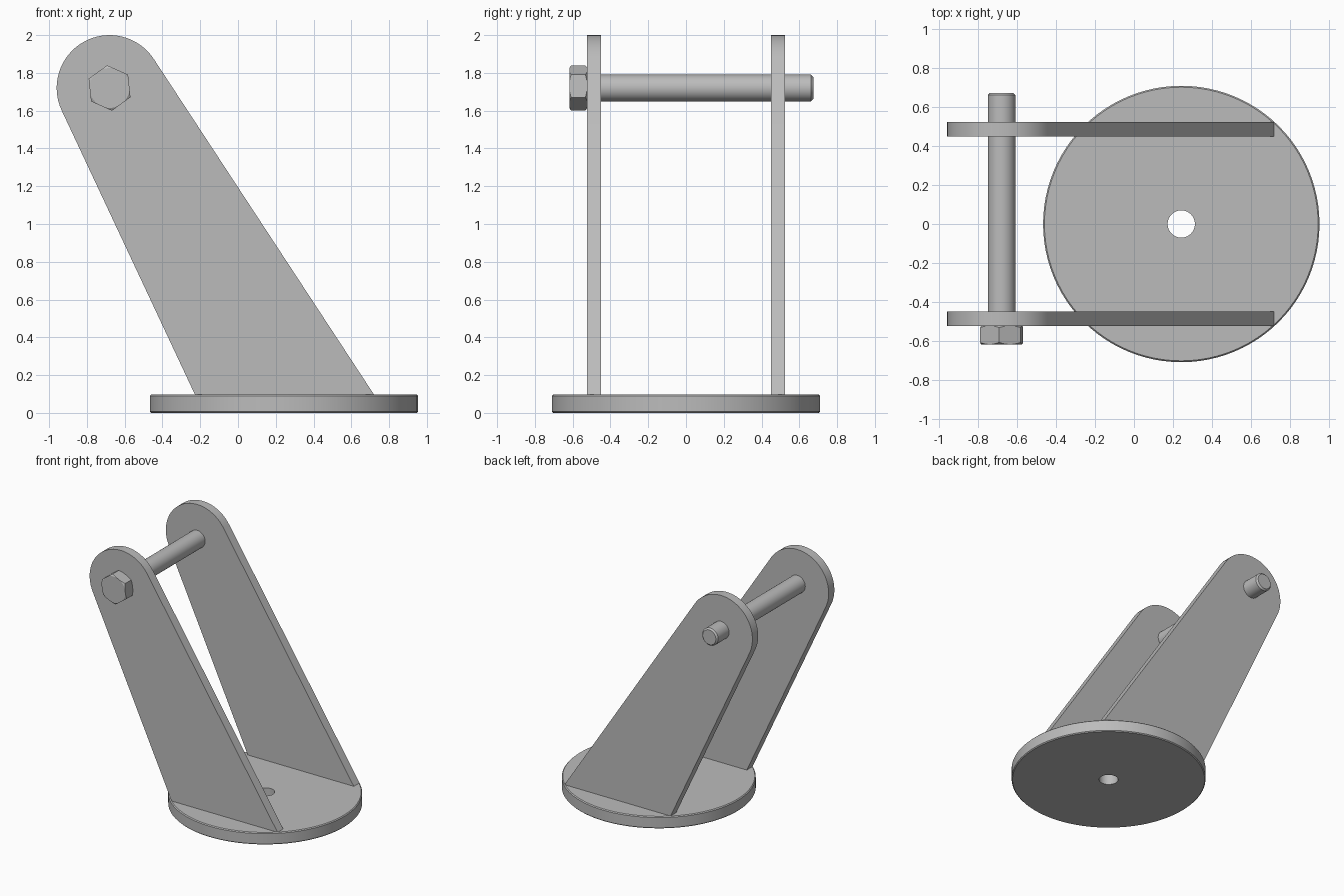
import bpy, bmesh, math
from mathutils import Matrix, Vector

cube = bpy.data.objects.get("Cube")
if cube:
    bpy.data.objects.remove(cube, do_unlink=True)

steel = bpy.data.materials.new("grey_steel")
steel.use_nodes = True
GREY = (0.5, 0.5, 0.5, 1)
steel.diffuse_color = GREY
steel.node_tree.nodes["Principled BSDF"].inputs["Base Color"].default_value = GREY

PIVOT_X, PIVOT_Z = -0.68, 1.72
TO_Y = Matrix.Rotation(math.radians(-90), 4, 'X')   # local z -> world +y
PIN = Matrix.Translation((PIVOT_X, 0, PIVOT_Z)) @ TO_Y


def finish(name, bm, matrix=Matrix(), smooth=True):
    bmesh.ops.recalc_face_normals(bm, faces=bm.faces)
    mesh = bpy.data.meshes.new(name)
    bm.transform(matrix)
    bm.to_mesh(mesh)
    bm.free()
    mesh.materials.append(steel)
    obj = bpy.data.objects.new(name, mesh)
    bpy.context.collection.objects.link(obj)
    if smooth:
        bpy.ops.object.select_all(action='DESELECT')
        obj.select_set(True)
        bpy.context.view_layer.objects.active = obj
        bpy.ops.object.shade_smooth_by_angle(angle=math.radians(30))
    return obj


def lathe(profile, sides, closed=False):
    """Revolve (radius, height) points; an open profile gets end caps."""
    bm = bmesh.new()
    rings = [[bm.verts.new((r * math.cos(2 * math.pi * i / sides),
                            r * math.sin(2 * math.pi * i / sides), h))
              for i in range(sides)] for r, h in profile]
    pairs = list(zip(rings, rings[1:]))
    if closed:
        pairs.append((rings[-1], rings[0]))
    else:
        bm.faces.new(rings[0])
        bm.faces.new(rings[-1])
    for a, b in pairs:
        for i in range(sides):
            j = (i + 1) % sides
            bm.faces.new((a[i], a[j], b[j], b[i]))
    return bm


def tangent_angle(point, radius, side):
    """Angle on the arm's round end where a line from point touches it."""
    d = Vector(point) - Vector((PIVOT_X, PIVOT_Z))
    return math.atan2(d.y, d.x) + side * math.acos(radius / d.length)


# Round base plate with a centre hole and a fine edge bevel
BASE_H, BASE_R, HOLE_R, B = 0.097, 0.71, 0.07, 0.007
finish("base_plate", lathe([(HOLE_R, 0), (BASE_R - B, 0), (BASE_R, B),
                            (BASE_R, BASE_H - B), (BASE_R - B, BASE_H),
                            (HOLE_R, BASE_H)], 96, closed=True),
       Matrix.Translation((0.243, 0, 0)))

# Two leaning arms with rounded tops
ARM_R, ARM_IN, ARM_OUT = 0.28, 0.45, 0.523
foot_right, foot_left = (-0.228, BASE_H), (0.72, BASE_H)
start = tangent_angle(foot_left, ARM_R, 1)
end = tangent_angle(foot_right, ARM_R, -1) % (2 * math.pi)
STEPS = 32
outline = [foot_right, foot_left]
for i in range(STEPS + 1):
    a = start + (end - start) * i / STEPS
    outline.append((PIVOT_X + ARM_R * math.cos(a), PIVOT_Z + ARM_R * math.sin(a)))
for name, y in (("front_arm", -ARM_OUT), ("back_arm", ARM_IN)):
    bm = bmesh.new()
    face = bm.faces.new([bm.verts.new((x, y, z)) for x, z in outline])
    out = bmesh.ops.extrude_face_region(bm, geom=[face])
    bmesh.ops.translate(bm, vec=(0, ARM_OUT - ARM_IN, 0),
                        verts=[g for g in out["geom"] if isinstance(g, bmesh.types.BMVert)])
    finish(name, bm)

# Bolt shaft with a chamfered tip
R = 0.071
finish("bolt_shaft", lathe([(R, -ARM_OUT), (R, 0.662), (R - 0.012, 0.674)], 48), PIN)

# Hexagonal bolt head, corners trimmed by a double cone
Y0, Y1 = -0.618, -ARM_OUT
hex_r = 0.121
head = finish("bolt_head", lathe([(hex_r, Y0), (hex_r, Y1)], 6),
              PIN @ Matrix.Rotation(math.radians(24), 4, 'Z'), smooth=False)
cutter = finish("head_trim", lathe([(0.104, Y0 - 0.001), (0.126, Y0 + 0.013),
                                    (0.126, Y1 - 0.013), (0.104, Y1 + 0.001)], 48),
                PIN, smooth=False)
cutter.hide_render = True
cutter.hide_viewport = True
trim = head.modifiers.new("trim", 'BOOLEAN')
trim.operation = 'INTERSECT'
trim.solver = 'EXACT'
trim.object = cutter
